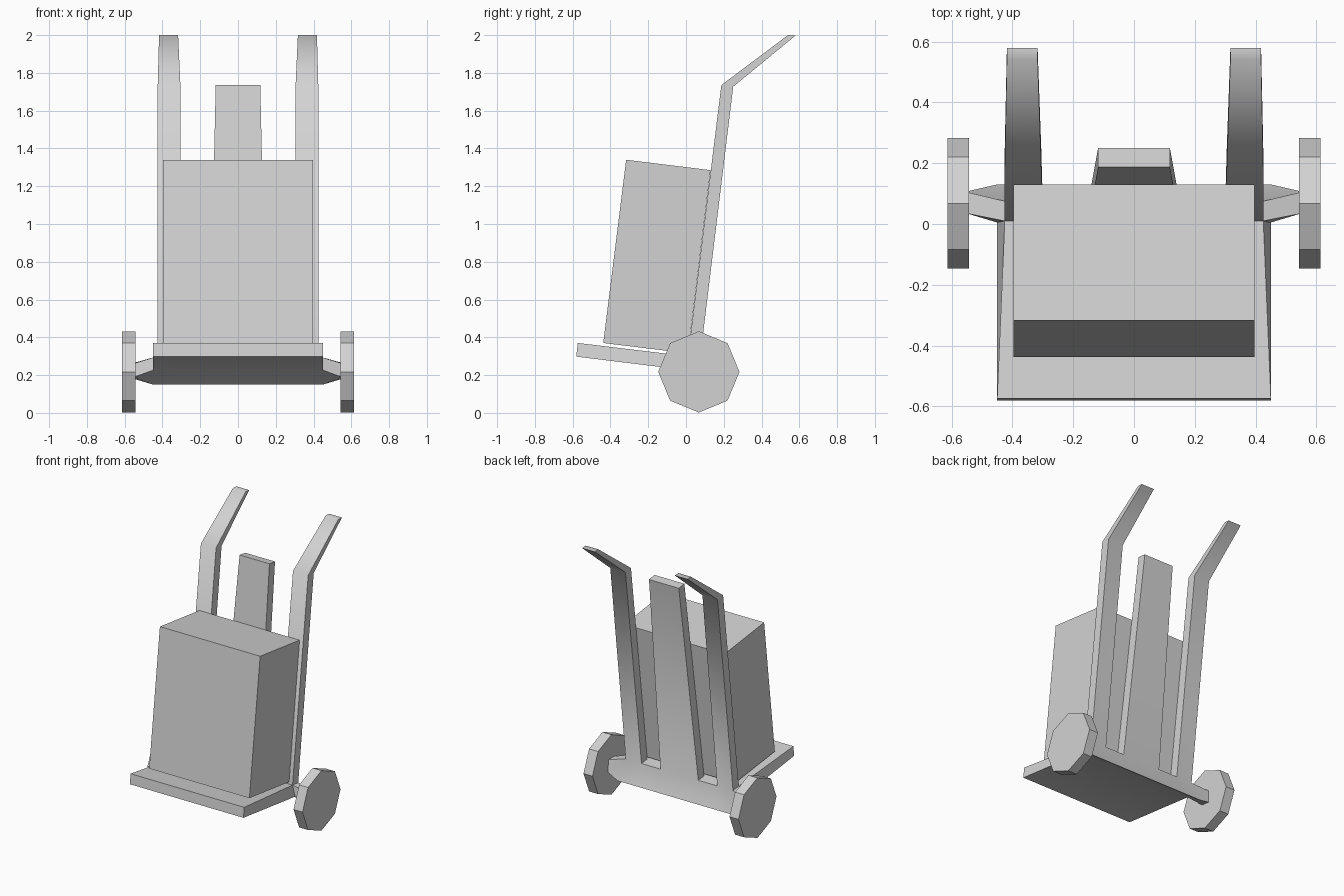
import bpy, bmesh, math
from mathutils import Matrix

if "Cube" in bpy.data.objects:
    bpy.data.objects.remove(bpy.data.objects["Cube"])

grey = bpy.data.materials.new("light grey")
grey.diffuse_color = (0.65, 0.65, 0.65, 1)
grey.use_nodes = True
grey.node_tree.nodes["Principled BSDF"].inputs["Base Color"].default_value = grey.diffuse_color


def loft(bm, rings):
    """Closed tube through rings; walls shared with earlier parts are removed."""
    def vert(p):
        for v in bm.verts:
            if (v.co - Matrix.Translation(p).translation).length < 1e-4:
                return v
        return bm.verts.new(p)

    def face(vs):
        for f in bm.faces:
            if set(f.verts) == set(vs):
                bm.faces.remove(f)
                return
        bm.faces.new(vs)

    rows = [[vert(p) for p in ring] for ring in rings]
    face(rows[0][::-1])
    face(rows[-1])
    n = len(rows[0])
    for a, b in zip(rows, rows[1:]):
        for i in range(n):
            j = (i + 1) % n
            face([a[i], a[j], b[j], b[i]])


def finish(name, bm, angle):
    bmesh.ops.recalc_face_normals(bm, faces=bm.faces)
    me = bpy.data.meshes.new(name)
    bm.to_mesh(me)
    bm.free()
    me.materials.append(grey)
    ob = bpy.data.objects.new(name, me)
    bpy.context.collection.objects.link(ob)
    bpy.ops.object.select_all(action='DESELECT')
    ob.select_set(True)
    bpy.context.view_layer.objects.active = ob
    bpy.ops.object.shade_smooth_by_angle(angle=math.radians(angle))


# Side profile points (y, z)
A, B, C, D = (0.01, 0.30), (0.075, 0.293), (0.13, 0.15), (0.005, 0.226)
TIP_TOP, TIP_LOW = (-0.573, 0.37), (-0.581, 0.298)
BEND_F, BEND_B = (0.187, 1.735), (0.25, 1.727)

# Frame: heel, foot plate, axle stubs, rails and centre slat in one mesh
bm = bmesh.new()
cuts = [-1, -0.3, -0.15, 0.15, 0.3, 1]


def section(x, pts):
    if abs(x) < 1:
        return [(x, *p) for p in pts]
    return [(math.copysign(0.425 if p in (A, B) else 0.45, x), *p) for p in pts]


loft(bm, [section(x, (A, B, C, D)) for x in cuts])
loft(bm, [section(x, (TIP_TOP, A, D, TIP_LOW)) for x in cuts])
for s in (-1, 1):
    tip = [(0.035, 0.262), (0.105, 0.265), (0.107, 0.18), (0.035, 0.19)]
    loft(bm, [section(s, (A, B, C, D)), [(s * 0.55, *p) for p in tip]])


def bar(x0, x1, f, b):
    return [(x0, *f), (x1, *f), (x1, *b), (x0, *b)]


for s in (-1, 1):
    loft(bm, [bar(s * 0.3, s * 0.425, A, B),
              bar(s * 0.305, s * 0.425, BEND_F, BEND_B),
              bar(s * 0.317, s * 0.418, (0.54, 2.0), (0.579, 1.997))])
loft(bm, [bar(-0.15, 0.15, A, B), bar(-0.118, 0.118, BEND_F, BEND_B)])
finish("frame", bm, 50)

# Box resting against the rails
bm = bmesh.new()
loft(bm, [[(x, -0.438, 0.37), (x, 0.011, 0.315), (x, 0.13, 1.285), (x, -0.317, 1.34)]
          for x in (-0.397, 0.397)])
finish("box", bm, 30)

# Eight-sided wheels
for side, s in (("left", -1), ("right", 1)):
    bm = bmesh.new()
    loft(bm, [[(s * x, 0.068 + 0.215 * math.cos(k * math.pi / 4),
                0.217 + 0.215 * math.sin(k * math.pi / 4)) for k in range(8)]
              for x in (0.543, 0.614)])
    finish(side + "_wheel", bm, 30)
